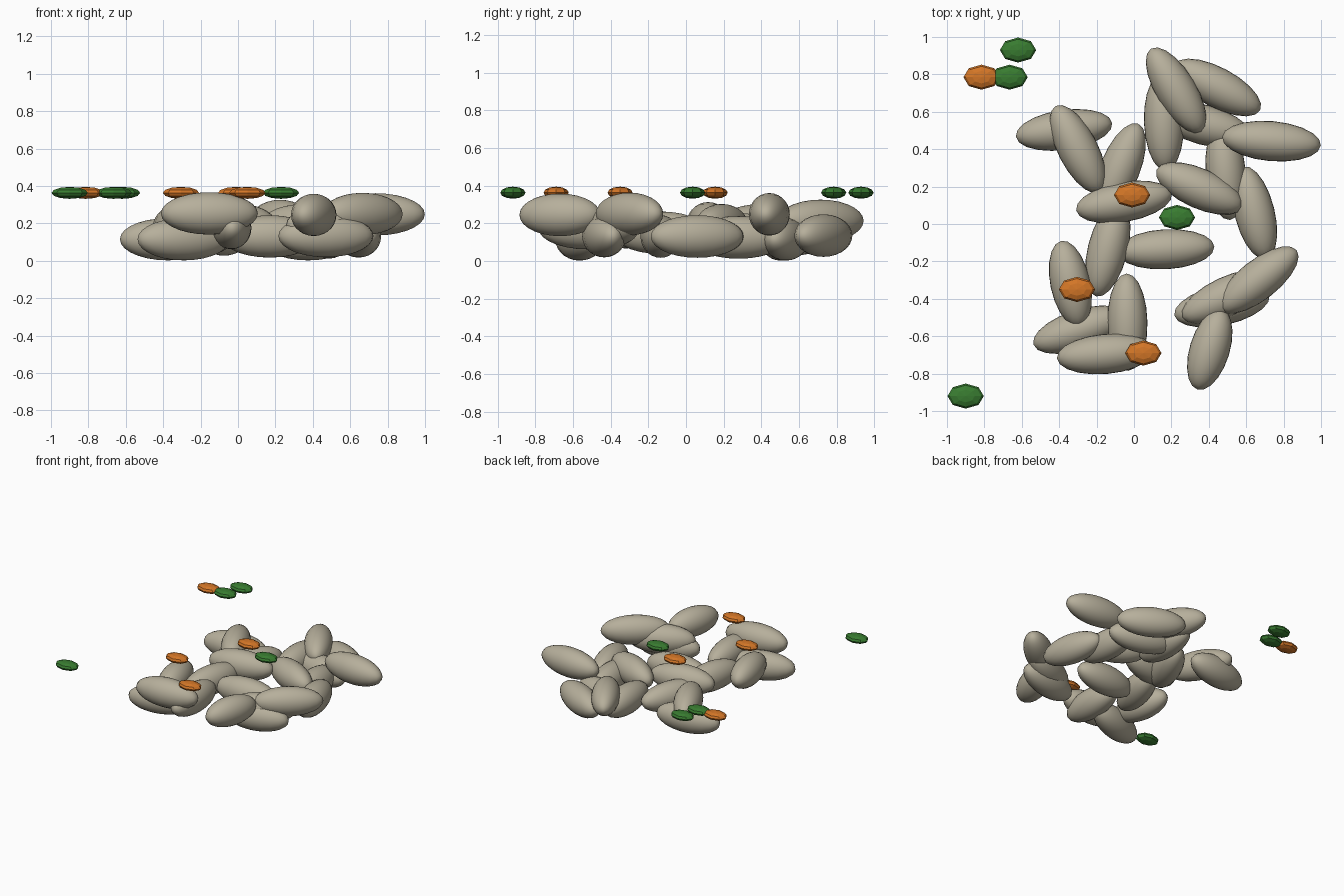
import bpy
import math


def material(name, rgb):
    m = bpy.data.materials.new(name)
    m.diffuse_color = (*rgb, 1)
    return m


STONE = material("warm_grey_stone", (0.47, 0.43, 0.33))
ORANGE = material("orange", (0.65, 0.18, 0.02))
GREEN = material("leaf_green", (0.04, 0.20, 0.03))


def ellipsoid(name, loc, radii, angle, mat, segments, rings, smooth):
    bpy.ops.mesh.primitive_uv_sphere_add(segments=segments, ring_count=rings, radius=1, location=loc)
    ob = bpy.context.object
    ob.name = name
    ob.scale = radii
    ob.rotation_euler.z = math.radians(angle)
    ob.data.materials.append(mat)
    if smooth:
        bpy.ops.object.shade_smooth()
    return ob


# Long rounded stones: x, y, z, heading in degrees, half length
stones = [
    # back left
    (-0.374, 0.503, 0.115, 8, 0.26),
    (-0.30, 0.40, 0.19, 117, 0.26),
    (-0.075, 0.295, 0.14, 68, 0.26),
    # middle
    (-0.053, 0.118, 0.20, 10, 0.26),
    (-0.14, -0.135, 0.15, 76, 0.26),
    (0.17, -0.135, 0.13, 3, 0.26),
    # front left
    (-0.34, -0.32, 0.18, 102, 0.235),
    (-0.29, -0.565, 0.115, 18, 0.26),
    (-0.035, -0.525, 0.175, 91, 0.26),
    (-0.153, -0.695, 0.253, 5, 0.26),
    # right side
    (0.35, 0.19, 0.19, -24, 0.25),
    (0.49, 0.28, 0.125, 95, 0.26),
    (0.645, 0.06, 0.13, 104, 0.255),
    (0.735, 0.443, 0.248, -5, 0.265),
    # back right
    (0.375, 0.53, 0.115, -15, 0.26),
    (0.445, 0.73, 0.135, -28, 0.26),
    (0.225, 0.715, 0.213, 121, 0.26),
    (0.16, 0.545, 0.14, 92, 0.26),
    # front right
    (0.665, -0.30, 0.25, 38, 0.26),
    (0.495, -0.39, 0.19, 25, 0.26),
    (0.47, -0.435, 0.132, 12, 0.26),
    (0.405, -0.67, 0.245, 73, 0.225),
]
for i, (x, y, z, a, half) in enumerate(stones, 1):
    ellipsoid(f"stone_{i}", (x, y, z), (half, 0.107, 0.113), a, STONE, 20, 14, True)

# Small flat faceted chips floating at one height
chips = {
    "green_chip": (GREEN, [(-0.62, 0.93), (-0.665, 0.785), (0.23, 0.035), (-0.90, -0.92)]),
    "orange_chip": (ORANGE, [(-0.815, 0.785), (-0.01, 0.155), (-0.305, -0.35), (0.05, -0.69)]),
}
for name, (mat, spots) in chips.items():
    for i, (x, y) in enumerate(spots, 1):
        ellipsoid(f"{name}_{i}", (x, y, 0.363), (0.097, 0.067, 0.032), 0, mat, 8, 6, False)
